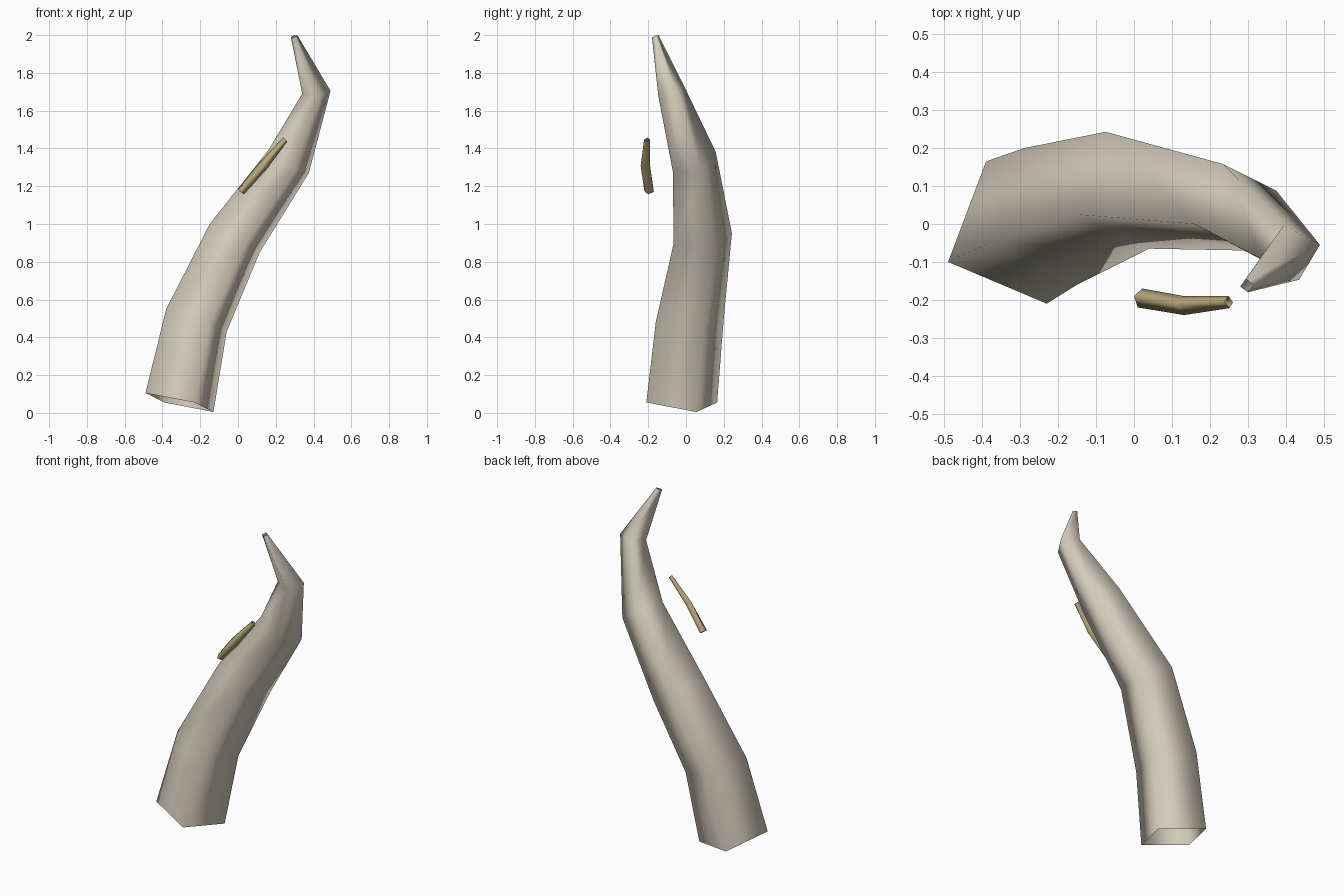
import bpy, bmesh
from mathutils import Vector

if "Cube" in bpy.data.objects:
    bpy.data.objects.remove(bpy.data.objects["Cube"])


def material(name, rgb):
    m = bpy.data.materials.new(name)
    m.diffuse_color = (*rgb, 1)
    m.use_nodes = True
    m.node_tree.nodes["Principled BSDF"].inputs["Base Color"].default_value = m.diffuse_color
    return m


def tube(name, stations, mat):
    """Open four-sided smooth tube; each station gives left, front and back corners."""
    bm = bmesh.new()
    rings = []
    for corners in stations:
        left, front, back = (Vector(c) for c in corners)
        right = front + back - left
        rings.append([bm.verts.new(p) for p in (left, front, right, back)])
    for low, high in zip(rings, rings[1:]):
        for i in range(4):
            j = (i + 1) % 4
            bm.faces.new((low[i], low[j], high[j], high[i])).smooth = True
    mesh = bpy.data.meshes.new(name)
    bm.to_mesh(mesh)
    bm.free()
    mesh.materials.append(mat)
    obj = bpy.data.objects.new(name, mesh)
    bpy.context.collection.objects.link(obj)
    return obj


bone = material("pale bone", (0.66, 0.61, 0.50))
tan = material("tan", (0.48, 0.39, 0.19))

# Large tapering horn, open at both ends
tube("horn", [
    ((-0.49, -0.10, 0.105), (-0.23, -0.21, 0.055), (-0.39, 0.165, 0.055)),
    ((-0.38, -0.05, 0.55), (-0.15, -0.16, 0.48), (-0.29, 0.20, 0.50)),
    ((-0.15, 0.025, 1.00), (0.04, -0.065, 0.90), (-0.075, 0.243, 0.95)),
    ((0.16, 0.00, 1.39), (0.30, -0.07, 1.28), (0.235, 0.158, 1.38)),
    ((0.34, -0.095, 1.69), (0.435, -0.147, 1.68), (0.395, -0.003, 1.715)),
    ((0.28, -0.165, 1.99), (0.30, -0.18, 1.988), (0.295, -0.145, 2.0)),
], bone)

# Small bent sliver floating in front of the horn
tube("sliver", [
    ((0.0, -0.19, 1.185), (0.01, -0.22, 1.172), (0.022, -0.17, 1.17)),
    ((0.11, -0.212, 1.322), (0.132, -0.24, 1.307), (0.132, -0.19, 1.307)),
    ((0.239, -0.205, 1.458), (0.251, -0.222, 1.446), (0.249, -0.19, 1.448)),
], tan)
